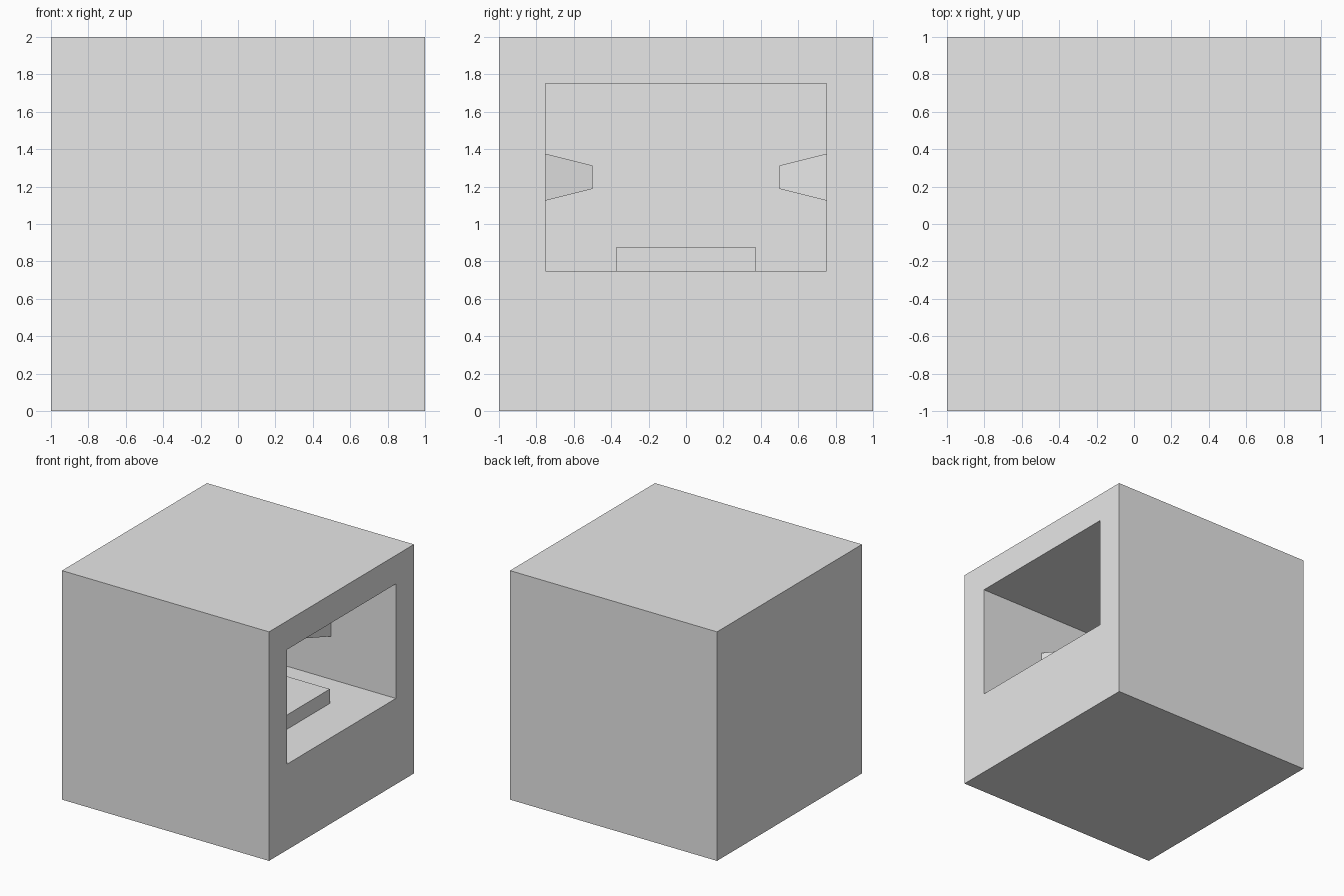
import bpy
import bmesh
from mathutils import Matrix, Vector

default_cube = bpy.data.objects.get("Cube")
if default_cube:
    bpy.data.objects.remove(default_cube, do_unlink=True)

# Single plain grey
grey = bpy.data.materials.new("plain_grey")
grey.use_nodes = True
colour = (0.8, 0.8, 0.8, 1.0)
grey.diffuse_color = colour
grey.node_tree.nodes["Principled BSDF"].inputs["Base Color"].default_value = colour

CENTRE_X = 0.25      # middle of the recess
RECESS = 1.5         # recess width and depth
FLOOR = 0.75         # recess floor height


def box(size, centre):
    bm = bmesh.new()
    place = Matrix.Translation(centre) @ Matrix.Diagonal((*size, 1))
    bmesh.ops.create_cube(bm, size=1, matrix=place)
    return bm


def finish(bm, name):
    bmesh.ops.recalc_face_normals(bm, faces=bm.faces)
    mesh = bpy.data.meshes.new(name)
    bm.to_mesh(mesh)
    bm.free()
    mesh.materials.append(grey)
    obj = bpy.data.objects.new(name, mesh)
    bpy.context.collection.objects.link(obj)
    return obj


# Cube shell: inset the +x face, raise its sill, push it inwards
bm = box((2, 2, 2), (0, 0, 1))
bm.normal_update()
opening = max(bm.faces, key=lambda f: f.normal.x)
bmesh.ops.inset_region(bm, faces=[opening], thickness=0.25, use_even_offset=True)
for v in opening.verts:
    if v.co.z < 1:
        v.co.z = FLOOR
pushed = bmesh.ops.extrude_discrete_faces(bm, faces=[opening])["faces"]
bmesh.ops.translate(bm, verts=pushed[0].verts, vec=Vector((-RECESS, 0, 0)))
finish(bm, "hollow_cube")

# Low square plinth on the recess floor
finish(box((0.75, 0.75, 0.125), (CENTRE_X, 0, FLOOR + 0.0625)), "floor_plinth")

# Tapered studs facing each other from the two side walls
for side, name in ((-1, "front_stud"), (1, "back_stud")):
    bm = box((0.25, 0.25, 0.25), (CENTRE_X, side * 0.625, 1.25))
    tip = [v for v in bm.verts if abs(v.co.y) < 0.6]
    pivot = Matrix.Translation((-CENTRE_X, 0, -1.25))
    bmesh.ops.scale(bm, verts=tip, vec=(0.5, 1, 0.5), space=pivot)
    finish(bm, name)
